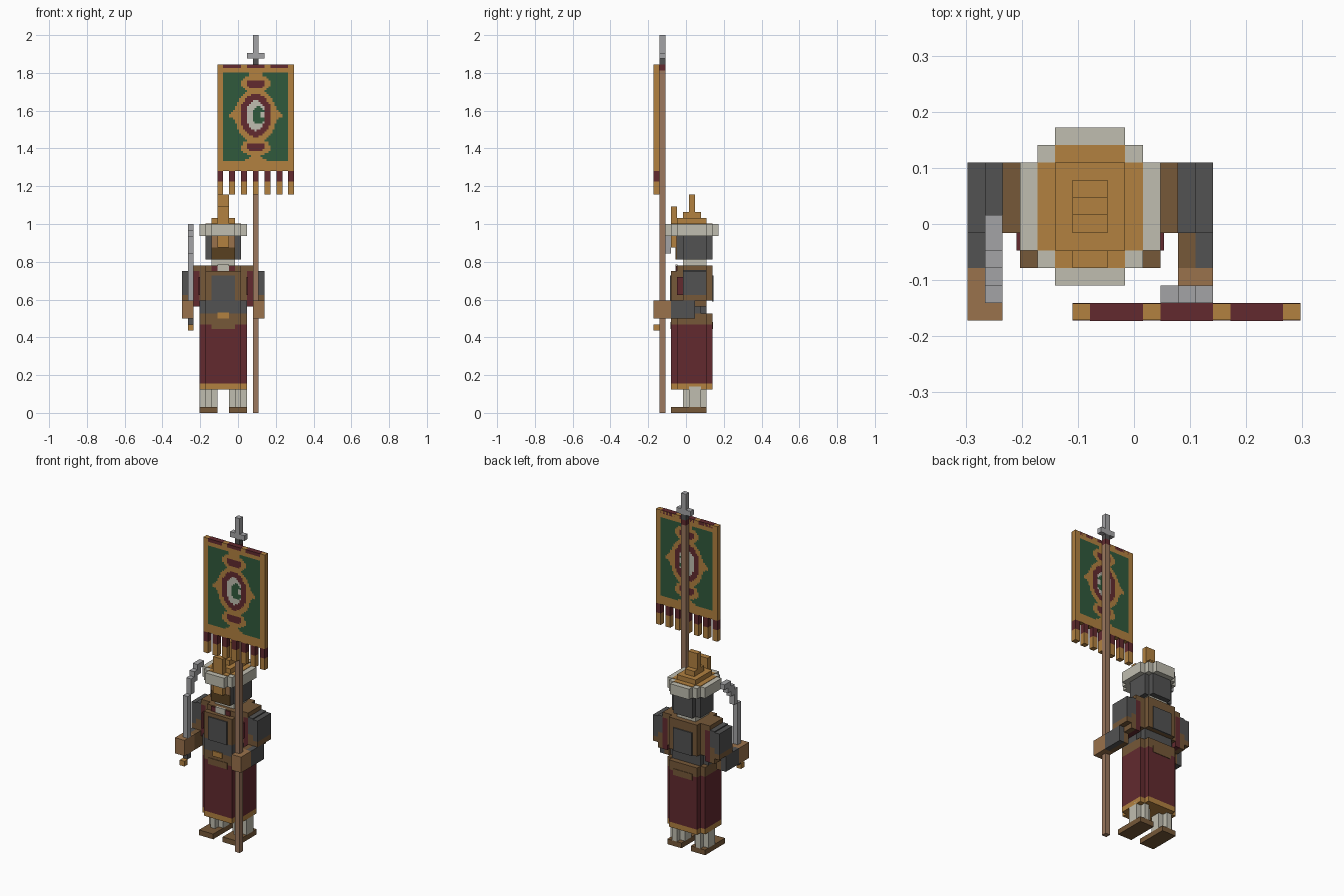
import bpy, bmesh

if "Cube" in bpy.data.objects:
    bpy.data.objects.remove(bpy.data.objects["Cube"], do_unlink=True)

U = 1 / 32  # one block


def lin(c):
    c /= 255
    return c / 12.92 if c <= 0.04045 else ((c + 0.055) / 1.055) ** 2.4


def material(name, *rgb):
    m = bpy.data.materials.new(name)
    col = (*[lin(c) for c in rgb], 1)
    m.diffuse_color = col
    m.use_nodes = True
    b = m.node_tree.nodes["Principled BSDF"]
    b.inputs["Base Color"].default_value = col
    b.inputs["Roughness"].default_value = 0.9
    return m


GOLD = material("gold", 178, 129, 64)
RED = material("dark red", 98, 42, 47)
GREEN = material("banner green", 48, 90, 60)
CREAM = material("cream cloth", 192, 190, 176)
IRON = material("dark iron", 82, 82, 82)
BROWN = material("brown leather", 118, 88, 56)
STEEL = material("light steel", 164, 164, 166)
WOOD = material("pole wood", 156, 120, 94)
SKIN = material("skin", 154, 114, 76)
HAIR = material("dark brown hair", 88, 64, 32)


def finish(bm, name, mats):
    me = bpy.data.meshes.new(name)
    bm.to_mesh(me)
    bm.free()
    for m in mats:
        me.materials.append(m)
    ob = bpy.data.objects.new(name, me)
    bpy.context.collection.objects.link(ob)
    return ob


def blocks(name, mat, *boxes):
    """Boxes as (x0, x1, y0, y1, z0, z1) in block units."""
    bm = bmesh.new()
    for x0, x1, y0, y1, z0, z1 in boxes:
        vs = bmesh.ops.create_cube(bm, size=1)["verts"]
        for v in vs:
            v.co = (((x1 if v.co.x > 0 else x0) - 9.5) * U,
                    ((y1 if v.co.y > 0 else y0) - 5.5) * U,
                    (z1 if v.co.z > 0 else z0) * U)
    return finish(bm, name, [mat])


def stepped(x0, x1, y0, y1, z0, z1, n=1):
    """Boxes of a block with n-step notched corners."""
    return [(x0 + s, x1 - s, y0 + n - s, y1 - n + s, z0, z1) for s in range(n + 1)]


def mirror(box):
    """Mirror a box across the figure's own middle (x = 7 blocks)."""
    return (14 - box[1], 14 - box[0], *box[2:])


# Legs and shoes
for side, f in (("left", lambda b: b), ("right", mirror)):
    blocks(side + "_shoe", BROWN, f((8, 11, 3, 9, 0, 1)))
    blocks(side + "_leg", CREAM, *[f(b) for b in stepped(8, 11, 5, 9, 1, 4.5)])

# Robe, belt and waist
blocks("robe_hem", GOLD, *stepped(3, 11, 3, 10, 4, 5))
blocks("robe", RED, *stepped(3, 11, 3, 10, 5, 15))
blocks("belt", BROWN, *stepped(3, 11, 3, 10, 15, 16.8))
blocks("belt_drop", BROWN, (5, 9, 2.9, 10.1, 14.2, 15.4))
blocks("waist", IRON, *stepped(3, 11, 3, 9, 16.8, 19))
blocks("buckle", GOLD, (6, 8, 2.8, 3.1, 16, 17))

# Chest, breast plates and collar
blocks("chest", BROWN, *stepped(3, 11, 4, 10, 19, 25), (4, 10, 3, 4, 19, 24))
blocks("breast_plate", IRON, (5, 9, 2.8, 3.1, 18.9, 23.3), (5, 9, 9.9, 10.2, 18.9, 23.3))
blocks("collar_trim", RED, (5, 9, 3.8, 4.1, 24, 24.9))
blocks("collar", CREAM, (6, 8, 3.7, 4.1, 24, 25.1))
blocks("neck", CREAM, (5, 9, 5, 9, 24.5, 26))

# Arms
for side, f in (("left", lambda b: b), ("right", mirror)):
    def part(name, mat, *boxes):
        blocks(side + "_" + name, mat, *[f(b) for b in boxes])
    part("shoulder", BROWN, (11, 12, 5, 9, 24, 25))
    part("sleeve", RED, (11, 12, 5, 9, 18, 24), (10.9, 11.2, 4, 5, 20, 23))
    part("shoulder_plate", IRON, (12, 13, 5, 9, 21, 24.2), (13, 14, 5, 9, 20, 24))
    part("elbow", BROWN, (12, 13, 5, 9, 18, 21), (13, 14, 5, 9, 19, 20))
    part("forearm", BROWN, (12, 13, 3, 7, 16, 19))
    part("forearm_plate", IRON, (13, 14, 3, 7, 16, 19))
    part("hand", SKIN, (12, 14, 0, 3, 16, 19))

# Head
blocks("helmet", IRON, *stepped(4, 10, 4, 10, 26, 30))
blocks("face", SKIN, (5, 9, 3.8, 4.1, 28, 30))
blocks("beard", HAIR, (5, 9, 3.75, 4.1, 26, 28))
blocks("hat_rim", CREAM, *stepped(3, 11, 2, 11, 30, 32, 2))
blocks("hat_top", GOLD, *stepped(4, 10, 3, 10, 31.5, 32.08), (5, 9, 4, 9, 32, 33),
       (6, 8, 5, 8, 33, 34), (6, 8, 6, 7, 34, 37))
blocks("front_plume", GOLD, (6, 8, 3, 4, 28, 35))

# Curved sword in the right hand
blocks("sword_blade", STEEL, (1, 2, 1, 2, 19, 27), (1, 2, 2, 3, 27, 30),
       (1, 2, 3, 4, 29, 31), (1, 2, 4, 5, 30, 32), (1, 2, 5, 6, 31, 32))
blocks("sword_grip", IRON, (1, 2, 1, 2, 15, 16))
blocks("sword_pommel", GOLD, (1, 2, 0, 1, 14, 15))

# Banner pole and finial
blocks("banner_pole", WOOD, (12, 13, 1, 2, 0, 58))
blocks("pole_band", RED, (12, 13, 1, 2, 58, 59))
blocks("pole_socket", IRON, (12, 13, 1, 2, 59, 60))
blocks("finial", STEEL, (11, 14, 1, 2, 60, 61), (12, 13, 1, 2, 61, 64))

# Banner cloth with top trim and fringe
blocks("banner_cloth", GOLD, (6, 19, 0.03, 0.97, 41, 59))
blocks("banner_top_trim", RED,
       *[(x, x + 3, -0.03, 1.0, 58.4, 59.02) for x in (7, 11, 15)])
blocks("fringe_top", RED, *[(x, x + 1, 0, 1, 39.2, 41) for x in range(6, 19, 2)])
blocks("fringe_tip", GOLD, *[(x, x + 1, 0, 1, 37, 39.2) for x in range(6, 19, 2)])

G, R, N, W = range(4)  # gold, red, green, white


def pattern(p, q):
    """Colour of a banner square, measured from the medallion centre."""
    a, h = abs(p), abs(q)

    def oval(rx, ry, cx=0, cy=0, x=p, y=q):
        return ((x - cx) / rx) ** 2 + ((y - cy) / ry) ** 2 < 1

    if a > 16.4 or q > 22 or q < -23:
        return G
    if abs(p - 3.6) < 1.1 and h < 1.6:
        return W
    if oval(3.4, 4.6, 1.6):
        return N
    if oval(5, 7.8):
        return W
    if oval(8, 11):
        return R
    if oval(10.6, 13.3) or a + 1.2 * h < 14:
        return G
    if oval(5, 2.3, 0, 16, a, h):
        return R
    if oval(7.5, 4.4, 0, 16.3, a, h) or (h > 19 and a < (h - 19) * 1.2 + 0.6):
        return G
    return N


# Painted faces of the banner, one plate per side
for name, y, flip in (("banner_front", 0.0, False), ("banner_back", 1.0, True)):
    bm = bmesh.new()
    bmesh.ops.create_grid(bm, x_segments=39, y_segments=54, size=1)
    for f in bm.faces:
        c = f.calc_center_median()
        f.material_index = pattern(c.x * 19.5, c.y * 27 - 1.2)
    for v in bm.verts:
        v.co = (v.co.x * 6.5 * U + 3 * U, (y - 5.5) * U, (50 + v.co.y * 9) * U)
    if flip:
        bmesh.ops.reverse_faces(bm, faces=bm.faces[:])
    finish(bm, name, [GOLD, RED, GREEN, CREAM])
